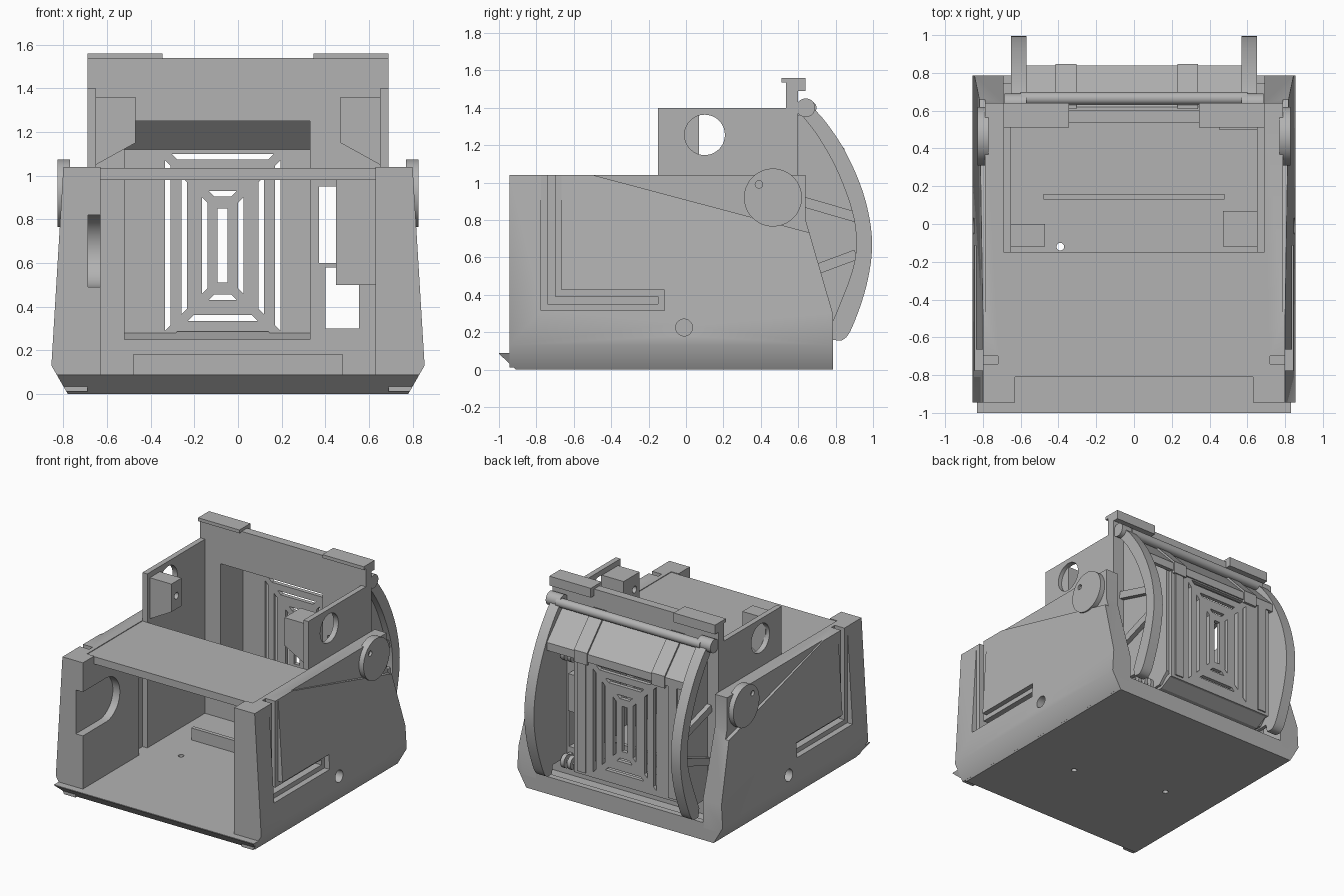
import bpy, bmesh, math
from mathutils import Vector

if "Cube" in bpy.data.objects:
    bpy.data.objects.remove(bpy.data.objects["Cube"])

grey = bpy.data.materials.new("matte grey")
grey.use_nodes = True
COLOUR = (0.45, 0.45, 0.45, 1)
grey.diffuse_color = COLOUR
grey.node_tree.nodes["Principled BSDF"].inputs["Base Color"].default_value = COLOUR


def place(axis, u, v, w):
    return {"x": (w, u, v), "y": (u, w, v), "z": (u, v, w)}[axis]


def prism(name, pts, axis, a, b):
    """Extrude a 2D outline along an axis from a to b."""
    bm = bmesh.new()
    low = [bm.verts.new(place(axis, u, v, a)) for u, v in pts]
    high = [bm.verts.new(place(axis, u, v, b)) for u, v in pts]
    bm.faces.new(low)
    bm.faces.new(high[::-1])
    for i in range(len(pts)):
        j = (i + 1) % len(pts)
        bm.faces.new((low[i], high[i], high[j], low[j]))
    bmesh.ops.recalc_face_normals(bm, faces=bm.faces)
    mesh = bpy.data.meshes.new(name)
    bm.to_mesh(mesh)
    bm.free()
    mesh.materials.append(grey)
    ob = bpy.data.objects.new(name, mesh)
    bpy.context.collection.objects.link(ob)
    return ob


def box(name, x, y, z):
    return prism(name, [(x[0], y[0]), (x[1], y[0]), (x[1], y[1]), (x[0], y[1])], "z", *z)


def disc(name, u, v, r, axis, a, b, n=40):
    pts = [(u + r * math.cos(math.tau * i / n), v + r * math.sin(math.tau * i / n)) for i in range(n)]
    return prism(name, pts, axis, a, b)


def activate(ob):
    bpy.ops.object.select_all(action="DESELECT")
    ob.select_set(True)
    bpy.context.view_layer.objects.active = ob


def smooth(ob):
    activate(ob)
    bpy.ops.object.shade_smooth_by_angle(angle=math.radians(35))


def cut(ob, *cutters):
    for c in cutters:
        mod = ob.modifiers.new("cut", "BOOLEAN")
        mod.operation, mod.solver, mod.object = "DIFFERENCE", "EXACT", c
        activate(ob)
        bpy.ops.object.modifier_apply(modifier=mod.name)
        bpy.data.objects.remove(c)
    smooth(ob)


def spline(pts, steps=6):
    """Smooth curve through the points."""
    p = [Vector(q) for q in pts]
    p = [2 * p[0] - p[1]] + p + [2 * p[-1] - p[-2]]
    out = []
    for a, b, c, d in zip(p, p[1:], p[2:], p[3:]):
        for i in range(steps):
            t = i / steps
            out.append(0.5 * (2 * b + (c - a) * t + (2 * a - 5 * b + 4 * c - d) * t ** 2
                              + (3 * b - a - 3 * c + d) * t ** 3))
    return [tuple(q) for q in out + [p[-2]]]


def bar_outline(p, q, w):
    p, q = Vector(p), Vector(q)
    n = (q - p).orthogonal().normalized() * w / 2
    return [tuple(k) for k in (p + n, q + n, q - n, p - n)]


def l_outline(g):
    """L-shaped channel, open at the top; g widens it."""
    y0, y1, z0, z1, end = -0.74 - g, -0.70 + g, 0.35 - g, 0.39 + g, -0.15 + g
    return [(y0, 1.2), (y0, z0), (end, z0), (end, z1), (y1, z1), (y1, 1.2)]


# Base tray with tapered lip
base = prism("base_tray", [(-0.78, 0), (0.78, 0), (0.832, 0.09), (-0.832, 0.09)], "y", -1, 0.785)
cut(base, prism("c", [(-0.91, -0.01), (-0.91, 0), (-1, 0.085), (-1.1, 0.085), (-1.1, -0.01)], "x", -1, 1),
    disc("c", 0.30, -0.30, 0.02, "z", -1, 1), disc("c", -0.39, -0.12, 0.02, "z", -1, 1))
box("floor_rib", (-0.48, 0.48), (0.13, 0.16), (0.08, 0.18))
box("rear_sill", (-0.7, 0.7), (0.74, 0.785), (0.05, 0.13))

# Outline of the side arches
OUTER = spline([(0.65, 1.43), (0.75, 1.32), (0.86, 1.15), (0.955, 0.92), (0.995, 0.68),
                (0.965, 0.45), (0.89, 0.23), (0.84, 0.16), (0.78, 0.16)])
INNER = spline([(0.62, 1.36), (0.71, 1.24), (0.81, 1.06), (0.89, 0.84), (0.91, 0.66),
                (0.88, 0.5), (0.77, 0.22)])

for s, side in ((1, "left"), (-1, "right")):
    # Outer side wall with channel, recess and hole
    wall = prism(side + "_side_wall", [(s * x, z) for x, z in
                 ((0.69, 0.01), (0.786, 0.01), (0.855, 0.13), (0.80, 1.04), (0.69, 1.04))], "y", -0.945, 0.785)
    cut(wall,
        prism("c", [(0.64, 1.2), (0.64, 0.8), (0.785, 0.3), (0.9, 0.3), (0.9, 1.2)], "x", s * 0.5, s),
        prism("c", [(-0.5, 1.041), (0.67, 0.73), (0.7, 1.1), (-0.5, 1.1)], "x", s * 0.79, s),
        prism("c", l_outline(0.035), "x", s * 0.80, s),
        prism("c", l_outline(0.0), "x", s * 0.72, s),
        disc("c", -0.01, 0.225, 0.045, "x", s * 0.5, s))

    # Front pillar lining the opening
    pillar = prism(side + "_front_pillar", [(-0.945, 0.08), (-0.28, 0.08), (-0.28, 0.98), (-0.81, 0.98),
                   (-0.81, 1.04), (-0.945, 1.04)], "x", s * 0.63, s * 0.70)
    if s < 0:
        cut(pillar, disc("c", -0.67, 0.655, 0.165, "x", -0.688, -0.5),
            box("c", (-0.688, -0.5), (-1.1, -0.67), (0.49, 0.82)))

    # Inner upper panel with round opening
    panel = box(side + "_upper_panel", (s * 0.65, s * 0.69), (-0.15, 0.56), (0.08, 1.40))
    cut(panel, disc("c", 0.10, 1.255, 0.108, "x", s * 0.5, s))

    # Bracket inside the panel
    back = 0.07 if s > 0 else 0.0
    bracket = prism(side + "_bracket", [(s * x, z) for x, z in
                    ((0.66, 1.36), (0.47, 1.36), (0.47, 1.15), (0.66, 1.045))], "y", -0.12, back)
    cut(bracket, disc("c", -0.06, 1.25, 0.025, "x", s * 0.4, s * 0.64, 20))

    # Round pivot cap
    cap = disc(side + "_pivot_cap", 0.465, 0.92, 0.155, "x", s * 0.77, s * 0.828, 64)
    cut(cap, disc("c", 0.39, 0.99, 0.02, "x", s * 0.81, s, 20))

    # Clip on top of the back wall
    prism(side + "_top_clip", [(0.51, 1.535), (0.51, 1.56), (0.64, 1.56), (0.64, 1.49), (0.6, 1.49),
          (0.6, 1.535)], "x", s * 0.345, s * 0.69)

    # Rear arch: rim, web and spokes
    smooth(prism(side + "_arch_rim", OUTER + INNER[::-1], "x", s * 0.57, s * 0.65))
    smooth(prism(side + "_arch_web", INNER + [(0.6, 0.22), (0.6, 1.36)], "x", s * 0.572, s * 0.60))
    for i, (p, q) in enumerate((((0.60, 0.905), (0.91, 0.815)), ((0.60, 0.5), (0.91, 0.615)))):
        prism(f"{side}_arch_spoke_{i + 1}", bar_outline(p, q, 0.055), "x", s * 0.58, s * 0.635)
    smooth(disc(side + "_handle_end", 0.64, 1.4, 0.05, "x", s * 0.57, s * 0.685))

# Handle rod
smooth(disc("handle_rod", 0.665, 1.4, 0.033, "x", -0.6, 0.6))

# Top plate
box("top_plate", (-0.69, 0.69), (-0.81, -0.15), (0.98, 1.035))

# Back wall with central opening and small windows
back_wall = box("back_wall", (-0.69, 0.69), (0.535, 0.6), (0.08, 1.54))
cut(back_wall, box("c", (-0.52, 0.33), (0.4, 0.7), (0.25, 1.25)),
    box("c", (0.37, 0.45), (0.4, 0.7), (0.60, 0.95)),
    box("c", (0.40, 0.555), (0.4, 0.7), (0.30, 0.58)))
box("inner_plate", (0.45, 0.66), (0.50, 0.54), (0.5, 0.98))
box("latch_block", (0.45, 0.52), (0.6, 0.66), (0.6, 0.88))

# Sloping rear hood with edge tabs
prism("rear_hood", [(0.59, 1.40), (0.62, 1.40), (0.84, 1.17), (0.84, 1.11), (0.81, 1.11), (0.59, 1.33)],
      "x", -0.575, 0.575)
for x in (-0.36, 0.285):
    prism("hood_tab", [(0.61, 1.41), (0.63, 1.41), (0.848, 1.18), (0.848, 1.09), (0.82, 1.09)],
          "x", x - 0.055, x + 0.055)

# Grille housing: side cheeks and lower slope
for name, x in (("left_cheek", 0.33), ("right_cheek", -0.56)):
    prism(name, [(0.59, 0.22), (0.72, 0.22), (0.80, 0.30), (0.80, 1.16), (0.59, 1.33)], "x", x, x + 0.04)
prism("grille_lower_slope", [(0.59, 0.20), (0.72, 0.20), (0.83, 0.26), (0.83, 0.29), (0.72, 0.25),
      (0.59, 0.25)], "x", -0.53, 0.35)

# Grille panel with nested mitred slots
grille = box("grille_panel", (-0.54, 0.35), (0.80, 0.83), (0.25, 1.18))
CX, CZ, W = -0.07, 0.68, 0.026
slots = [box("c", (CX - 0.023, CX + 0.023), (0.7, 0.9), (CZ - 0.17, CZ + 0.17))]
for hx, hz in ((0.265, 0.42), (0.19, 0.345), (0.095, 0.25)):
    for s in (1, -1):
        ox, oz = hx - 0.03, hz - 0.03
        slots.append(prism("c", [(CX - ox, CZ + s * hz), (CX + ox, CZ + s * hz),
                     (CX + ox - W, CZ + s * (hz - W)), (CX - ox + W, CZ + s * (hz - W))], "y", 0.7, 0.9))
        slots.append(prism("c", [(CX + s * hx, CZ - oz), (CX + s * hx, CZ + oz),
                     (CX + s * (hx - W), CZ + oz - W), (CX + s * (hx - W), CZ - oz + W)], "y", 0.7, 0.9))
cut(grille, *slots)
for name, x in (("left", 0.25), ("right", -0.51)):
    box(name + "_grille_column", (x, x + 0.07), (0.82, 0.84), (0.27, 1.15))

# Hinge knuckles beside the grille
for z in (0.22, 1.03):
    for i in range(3):
        x = 0.41 + i * 0.055
        smooth(disc("hinge_knuckle", 0.66, z, 0.05, "x", x, x + 0.03, 24))
        box("hinge_lug", (x, x + 0.03), (0.59, 0.66), (z - 0.04, z + 0.04))
    smooth(disc("hinge_pin", 0.66, z, 0.018, "x", 0.40, 0.56, 16))
